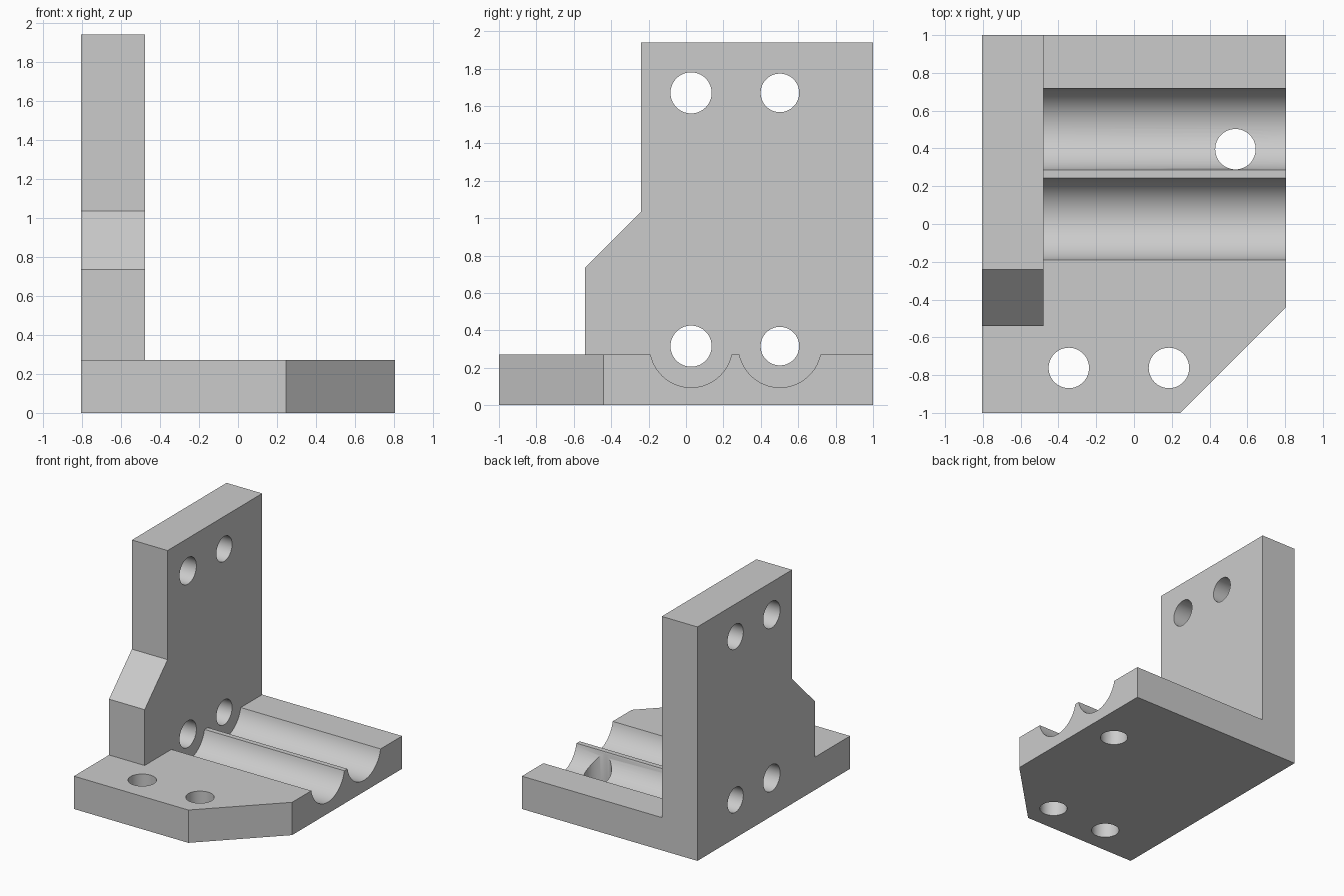
import bpy, bmesh, math
from mathutils import Vector

cube = bpy.data.objects.get("Cube")
if cube:
    bpy.data.objects.remove(cube, do_unlink=True)

grey = bpy.data.materials.new("machined grey")
grey.use_nodes = True
colour = (0.6, 0.6, 0.6, 1)
grey.diffuse_color = colour
grey.node_tree.nodes["Principled BSDF"].inputs["Base Color"].default_value = colour


def prism(name, points, extrude):
    """Extrude a closed outline along a vector."""
    bm = bmesh.new()
    face = bm.faces.new([bm.verts.new(p) for p in points])
    new = bmesh.ops.extrude_face_region(bm, geom=[face])["geom"]
    bmesh.ops.translate(bm, vec=Vector(extrude),
                        verts=[v for v in new if isinstance(v, bmesh.types.BMVert)])
    bmesh.ops.recalc_face_normals(bm, faces=bm.faces)
    mesh = bpy.data.meshes.new(name)
    bm.to_mesh(mesh)
    bm.free()
    mesh.materials.append(grey)
    obj = bpy.data.objects.new(name, mesh)
    bpy.context.collection.objects.link(obj)
    return obj


def rod(name, axis, a, b, radius, start, end, sides=64):
    """Cylinder along x (centre y, z) or along z (centre x, y)."""
    ring = []
    for i in range(sides):
        t = math.tau * i / sides
        u, v = a + radius * math.cos(t), b + radius * math.sin(t)
        ring.append((start, u, v) if axis == "x" else (u, v, start))
    length = end - start
    return prism(name, ring, (length, 0, 0) if axis == "x" else (0, 0, length))


def combine(target, other, operation):
    mod = target.modifiers.new(other.name, "BOOLEAN")
    mod.operation = operation
    mod.solver = "EXACT"
    mod.object = other
    bpy.context.view_layer.objects.active = target
    bpy.ops.object.modifier_apply(modifier=mod.name)
    bpy.data.objects.remove(other, do_unlink=True)


LEFT, INNER, RIGHT = -0.805, -0.478, 0.805
BASE_TOP, TOP = 0.272, 1.94
BORE_Z = 0.316
BORES = ((0.027, 0.11), (0.502, 0.103))

# Base plate with one clipped front corner
bracket = prism("angle_bracket", [
    (LEFT, -1, 0), (0.245, -1, 0), (RIGHT, -0.44, 0), (RIGHT, 1, 0), (LEFT, 1, 0),
], (0, 0, BASE_TOP))

# Round channels across the base
for y, _ in BORES:
    combine(bracket, rod("channel", "x", y, BORE_Z, 0.221, -0.6, 1), "DIFFERENCE")

# Upright wall with a stepped, chamfered front edge
wall = prism("wall", [
    (LEFT, -0.54, 0), (LEFT, -0.54, 0.735), (LEFT, -0.24, 1.035),
    (LEFT, -0.24, TOP), (LEFT, 1, TOP), (LEFT, 1, 0),
], (INNER - LEFT, 0, 0))
combine(bracket, wall, "UNION")

# Four bores through the wall
for y, radius in BORES:
    for z in (BORE_Z, 1.67):
        combine(bracket, rod("wall_bore", "x", y, z, radius, -1, -0.4), "DIFFERENCE")

# Three bolt holes through the base
for x, y in ((-0.345, -0.762), (0.185, -0.762), (0.537, 0.396)):
    combine(bracket, rod("bolt_hole", "z", x, y, 0.107, -0.1, 0.5), "DIFFERENCE")

bpy.ops.object.select_all(action="DESELECT")
bracket.select_set(True)
bpy.context.view_layer.objects.active = bracket
bpy.ops.object.shade_smooth_by_angle(angle=math.radians(30))
